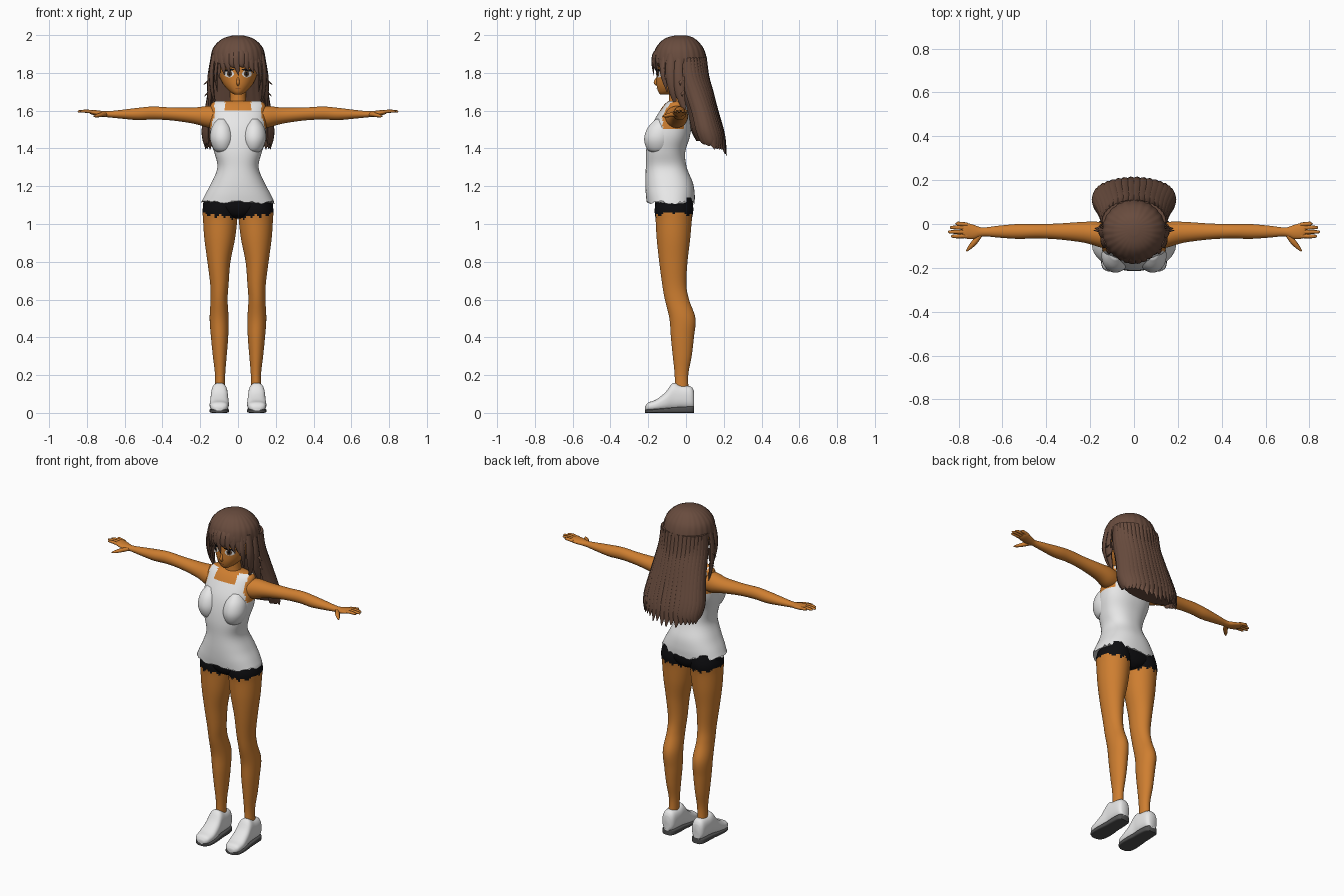
import bpy, bmesh, math, random
from mathutils import Vector
from mathutils.bvhtree import BVHTree

random.seed(4)
cube = bpy.data.objects.get("Cube")
if cube:
    bpy.data.objects.remove(cube, do_unlink=True)


def material(name, r, g, b):
    m = bpy.data.materials.new(name)
    m.use_nodes = True
    m.diffuse_color = (r, g, b, 1)
    node = next(n for n in m.node_tree.nodes if n.type == 'BSDF_PRINCIPLED')
    node.inputs["Base Color"].default_value = (r, g, b, 1)
    return m


SKIN = material("tan skin", .62, .21, .03)
HAIR = material("brown hair", .14, .072, .048)
WHITE = material("white cloth", .8, .8, .8)
BLACK = material("black cloth", .004, .004, .005)
SOLE = material("grey sole", .08, .08, .08)
IRIS = material("dark iris", .09, .045, .02)
LIP = material("lip line", .25, .06, .02)


def smooth_rows(rows, sub):
    """Catmull-Rom resampling of rows of numbers."""
    out = []
    for i in range(len(rows) - 1):
        p = [rows[max(i - 1, 0)], rows[i], rows[i + 1], rows[min(i + 2, len(rows) - 1)]]
        for s in range(sub):
            t = s / sub
            out.append([b + t / 2 * (c - a + t * (2*a - 5*b + 4*c - d + t * (3*(b - c) + d - a)))
                        for a, b, c, d in zip(*p)])
    return out + [list(rows[-1])]


def skin_rings(name, rings, mats, mirror=False, paint=None):
    """Bridge closed rings of points into a capped solid."""
    bm = bmesh.new()
    loops = [[bm.verts.new(p) for p in ring] for ring in rings]
    n = len(loops[0])
    for lo, hi in zip(loops, loops[1:]):
        for i in range(n):
            bm.faces.new((lo[i], lo[(i + 1) % n], hi[(i + 1) % n], hi[i]))
    bm.faces.new(loops[0][::-1])
    bm.faces.new(loops[-1])
    bmesh.ops.recalc_face_normals(bm, faces=bm.faces[:])
    if paint:
        for f in bm.faces:
            f.material_index = paint(f.calc_center_median())
    return finish(name, bm, mats, mirror)


def finish(name, bm, mats, mirror=False):
    mesh = bpy.data.meshes.new(name)
    bm.to_mesh(mesh)
    bm.free()
    for m in mats:
        mesh.materials.append(m)
    ob = bpy.data.objects.new(name, mesh)
    bpy.context.scene.collection.objects.link(ob)
    if mirror:
        ob.modifiers.new("mirror", 'MIRROR').use_mirror_merge = False
    bpy.ops.object.select_all(action='DESELECT')
    ob.select_set(True)
    bpy.context.view_layer.objects.active = ob
    bpy.ops.object.shade_smooth_by_angle(angle=math.radians(50))
    return ob


def loft(name, rows, *mats, axis='z', power=2, n=32, sub=4, ridge=0, waves=0, jag=0, **kw):
    """Rows are (position, a0, a1, b0, b1): extents of each section along an axis."""
    order = {'x': (2, 0, 1), 'y': (0, 2, 1), 'z': (0, 1, 2)}[axis]
    rings = []
    for k, (t, a0, a1, b0, b1) in enumerate(smooth_rows(rows, sub)):
        ring = []
        for i in range(n):
            ang = math.tau * (i + .5) / n
            c, s = math.cos(ang), math.sin(ang)
            r = 1 + ridge * math.cos(waves * ang)
            a = (a0 + a1) / 2 + (a1 - a0) / 2 * r * math.copysign(abs(c) ** (2 / power), c)
            b = (b0 + b1) / 2 + (b1 - b0) / 2 * r * math.copysign(abs(s) ** (2 / power), s)
            h = t + (random.uniform(-jag, jag) if k == 0 else 0)
            v = (a, b, h)
            ring.append((h, a, b) if axis == 'x' else tuple(v[j] for j in order))
        rings.append(ring)
    return skin_rings(name, rings, mats, **kw)


def strand(name, rows, mat, normal, flat=.5, n=8, mirror=True):
    """Tapered tube along rows of (x, y, z, half width), flattened along normal."""
    pts = smooth_rows(rows, 4)
    rings = []
    for i, (x, y, z, w) in enumerate(pts):
        tan = (Vector(pts[min(i + 1, len(pts) - 1)][:3]) - Vector(pts[max(i - 1, 0)][:3])).normalized()
        side = tan.cross(Vector(normal)).normalized()
        up = side.cross(tan)
        rings.append([Vector((x, y, z)) + w * (side * math.cos(a) + up * flat * math.sin(a))
                      for a in (math.tau * j / n for j in range(n))])
    return skin_rings(name, rings, [mat], mirror)


def sym(rows):
    return [(z, -x, x, y0, y1) for z, x, y0, y1 in rows]


# Head and neck
head = loft("head", sym([(1.685, .018, -.135, -.08), (1.70, .042, -.147, -.04), (1.735, .075, -.156, .03),
                         (1.78, .097, -.157, .07), (1.85, .112, -.157, .09), (1.92, .105, -.145, .07)]), SKIN)
loft("neck", sym([(1.58, .06, -.10, .0), (1.65, .044, -.09, .0), (1.73, .042, -.09, .0)]), SKIN)
strand("nose", [(0, -.15, 1.78, .004), (0, -.162, 1.75, .009), (0, -.15, 1.735, .006)],
       SKIN, (0, -1, 0), 1, mirror=False)

# Painted face details wrapped on the head
tree = BVHTree.FromPolygons([v.co for v in head.data.vertices], [p.vertices[:] for p in head.data.polygons])


def decal(name, x, z, rx, rz, lift, mat, tilt=0, mirror=True):
    bm = bmesh.new()
    verts = []
    for r, i in [(0, 0)] + [(1, i) for i in range(16)]:
        a = math.tau * i / 16
        u, w = x + r * rx * math.cos(a), z + r * rz * math.sin(a) + tilt * r * rx * math.cos(a)
        hit = tree.ray_cast(Vector((u, -1, w)), Vector((0, 1, 0)))[0]
        verts.append(bm.verts.new((u, hit.y - lift, w)))
    for i in range(16):
        bm.faces.new((verts[0], verts[1 + i], verts[1 + (i + 1) % 16]))
    finish(name, bm, [mat], mirror)


decal("eye_white", .047, 1.795, .026, .019, .004, WHITE)
decal("iris", .045, 1.796, .013, .017, .006, IRIS)
decal("pupil", .045, 1.796, .006, .009, .007, BLACK)
decal("upper_lash", .05, 1.815, .031, .006, .008, BLACK, -.12)
decal("eyebrow", .047, 1.84, .028, .004, .004, HAIR, -.1)
decal("mouth", 0, 1.716, .014, .0025, .003, LIP, 0, False)

# Hair cap and long back curtain
loft("hair_cap", sym([(1.85, .142, -.172, .108), (1.88, .144, -.174, .108), (1.93, .132, -.16, .092),
                      (1.97, .098, -.128, .06), (1.99, .06, -.092, .03), (1.999, .02, -.05, -.005)]),
     HAIR, n=96, ridge=.012, waves=24)
curtain = [(1.88, .14, -.08, .105), (1.78, .143, -.07, .115), (1.7, .15, -.04, .135),
           (1.6, .165, .0, .16), (1.5, .18, .025, .188), (1.44, .175, .055, .2)]
loft("hair_curtain", sym(curtain), HAIR, n=96, ridge=.012, waves=24)

# Back locks follow the curtain and end in separate tips
widths = [.012, .02, .024, .026, .028, .026, .003]
for i in range(11):
    a = math.radians(5 + 10.5 * i)
    tip = (1.35 + .006 * i + random.uniform(0, .025), .175, .06, .215)
    rows = []
    for (z, rx, y0, y1), w in zip(curtain + [tip], widths):
        rows.append((rx * math.sin(a), (y0 + y1) / 2 + (y1 - y0) / 2 * math.cos(a), z, w))
    strand(f"back_lock_{i + 1}", rows, HAIR, (math.sin(a), math.cos(a), 0), .45)

# Fringe, side locks and outward flicks
for i, (x, tip) in enumerate([(-.105, 1.77), (-.08, 1.79), (-.055, 1.8), (-.03, 1.825), (-.008, 1.785),
                              (.018, 1.83), (.042, 1.81), (.068, 1.8), (.09, 1.785), (.11, 1.765)]):
    y = -.176 + 5 * x * x
    strand(f"fringe_lock_{i + 1}", [(x * .5, -.09, 1.975, .008), (x * .9, y + .012, 1.91, .018),
                                    (x, y, 1.85, .017), (x * 1.05 + .012, y + .006, tip, .002)],
           HAIR, (x * 3, -1, 0), .4, mirror=False)
sides = {"front_lock": [(.105, -.11, 1.9, .015), (.118, -.12, 1.8, .018), (.11, -.1, 1.7, .002)],
         "side_lock": [(.128, -.08, 1.9, .02), (.14, -.085, 1.8, .026), (.135, -.07, 1.7, .02), (.115, -.055, 1.62, .002)],
         "ear_lock": [(.135, -.04, 1.88, .02), (.146, -.045, 1.78, .03), (.15, -.03, 1.68, .024), (.15, .0, 1.58, .003)],
         "upper_flick": [(.14, -.03, 1.84, .012), (.15, -.03, 1.77, .012), (.185, -.03, 1.735, .001)],
         "lower_flick": [(.14, -.02, 1.78, .012), (.15, -.02, 1.71, .012), (.18, -.02, 1.675, .001)]}
for name, rows in sides.items():
    strand(name, rows, HAIR, (1, -.3, 0), .45)


# Sleeveless top, with skin in the neckline and armholes
def top_paint(c):
    neckline = abs(c.x) < .07 and c.z > 1.6 + .006 * math.sin(c.x * 200)
    armhole = abs(c.x) > .125 and c.z > 1.5 and -.125 < c.y < 0
    return 1 if neckline or armhole else 0


loft("sleeveless_top", sym([(1.115, .193, -.208, .046), (1.16, .172, -.213, .046), (1.22, .14, -.215, .036),
                            (1.3, .109, -.213, .004), (1.38, .126, -.212, -.004), (1.46, .146, -.2, .02),
                            (1.53, .15, -.178, .028), (1.6, .148, -.138, .018), (1.635, .142, -.112, .005),
                            (1.652, .12, -.09, -.015)]),
     WHITE, SKIN, power=2.3, n=64, sub=5, jag=.01, paint=top_paint)
loft("bust", [(1.375, .06, .1, -.17, -.13), (1.395, .035, .128, -.205, -.09), (1.45, .02, .148, -.222, -.07),
              (1.51, .03, .14, -.203, -.07), (1.555, .06, .11, -.16, -.09)], WHITE, mirror=True)

# Shorts and legs
loft("shorts", sym([(1.03, .03, -.12, .0), (1.05, .1, -.15, .025), (1.09, .183, -.165, .038),
                    (1.15, .165, -.16, .035), (1.2, .12, -.15, .02)]), BLACK, n=48)
loft("leg", [(.1, .07, .125, -.06, .015), (.2, .068, .122, -.06, .012), (.3, .06, .133, -.07, .03),
             (.4, .052, .143, -.08, .042), (.5, .05, .15, -.088, .05), (.6, .055, .145, -.112, .016),
             (.68, .05, .147, -.126, .002), (.8, .04, .162, -.142, .008), (.92, .016, .178, -.155, .022),
             (1.02, .004, .185, -.161, .031), (1.08, .002, .187, -.166, .039), (1.14, .01, .17, -.15, .03)],
     SKIN, BLACK, n=48, sub=6, mirror=True,
     paint=lambda c: int(c.z > 1.03 + .15 * max(c.x - .02, 0) + .008 * math.sin(c.x * 150)))

# Shoes
shoe = [(.043, .075, .125, .025, .115), (.025, .06, .138, .02, .14), (-.03, .054, .142, .02, .148),
        (-.07, .054, .143, .015, .158), (-.11, .05, .147, .012, .108), (-.16, .049, .15, .01, .07),
        (-.2, .058, .143, .01, .055), (-.216, .08, .12, .012, .035)]
loft("shoe", shoe, WHITE, axis='y', power=2.5, mirror=True)
loft("shoe_sole", [(y, a - .001, b + .001, 0, .034 + .08 * min(y, 0)) for y, a, b, _, _ in shoe],
     SOLE, axis='y', power=5, mirror=True)

# Arms, palms, fingers and thumbs
loft("arm", [(.11, -.115, .0, 1.51, 1.62), (.16, -.105, .01, 1.51, 1.625), (.23, -.085, .01, 1.53, 1.617),
             (.35, -.07, .002, 1.548, 1.617), (.45, -.066, .0, 1.553, 1.622), (.53, -.068, .0, 1.55, 1.615),
             (.62, -.062, -.008, 1.558, 1.604), (.69, -.056, -.016, 1.565, 1.597), (.73, -.068, -.004, 1.57, 1.6),
             (.77, -.066, .006, 1.578, 1.604), (.785, -.056, .0, 1.585, 1.6)], SKIN, axis='x', mirror=True)
fingers = [("index_finger", -.056, .835), ("middle_finger", -.036, .848),
           ("ring_finger", -.016, .84), ("little_finger", .001, .815)]
for name, y, end in fingers:
    strand(name, [(.76, y * .9 - .004, 1.592, .01), (.8, y, 1.597, .0095), (end - .008, y, 1.596, .007),
                  (end, y, 1.595, .002)], SKIN, (0, 0, 1), .9)
strand("thumb", [(.7, -.045, 1.58, .012), (.725, -.08, 1.578, .013), (.75, -.108, 1.572, .009),
                 (.764, -.124, 1.57, .003)], SKIN, (0, 0, 1), .9)
